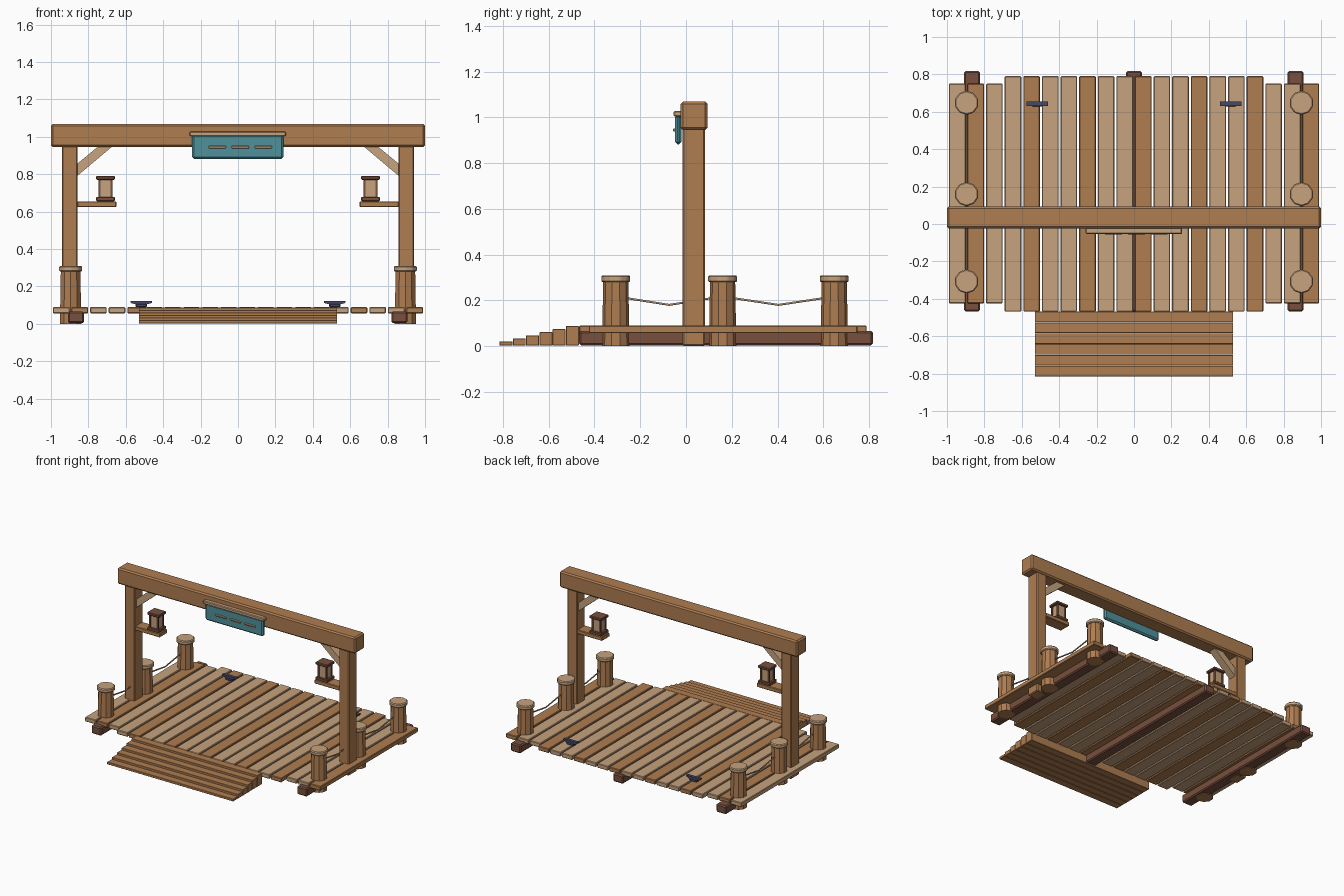
import bpy
import math
from mathutils import Vector

cube = bpy.data.objects.get("Cube")
if cube:
    bpy.data.objects.remove(cube, do_unlink=True)


def material(name, rgb):
    m = bpy.data.materials.new(name)
    m.use_nodes = True
    m.diffuse_color = (*rgb, 1)
    m.node_tree.nodes["Principled BSDF"].inputs["Base Color"].default_value = (*rgb, 1)
    return m


LIGHT = material("pale wood", (0.57, 0.365, 0.21))
WOOD = material("warm wood", (0.43, 0.205, 0.082))
DARK = material("dark wood", (0.19, 0.08, 0.047))
TEAL = material("teal paint", (0.08, 0.285, 0.33))
IRON = material("blue iron", (0.06, 0.065, 0.13))
ROPE = material("rope", (0.4, 0.28, 0.17))


def finish(obj, name, mat, bevel=0):
    obj.name = name
    obj.data.materials.append(mat)
    if bevel:
        mod = obj.modifiers.new("Bevel", "BEVEL")
        mod.width = bevel
        mod.segments = 1
    return obj


def box(name, x, y, z, mat, bevel=0.004):
    """Box from (min, max) ranges on each axis."""
    ranges = (x, y, z)
    bpy.ops.mesh.primitive_cube_add(size=1, location=[(a + b) / 2 for a, b in ranges])
    obj = bpy.context.object
    size = [abs(b - a) for a, b in ranges]
    for v in obj.data.vertices:
        v.co = Vector([c * s for c, s in zip(v.co, size)])
    return finish(obj, name, mat, bevel)


def mid(c, size):
    return (c - size / 2, c + size / 2)


def drum(name, x, y, z, r_low, r_high, mat, bevel=0):
    bpy.ops.mesh.primitive_cone_add(vertices=10, radius1=r_low, radius2=r_high,
                                    depth=z[1] - z[0], location=(x, y, sum(z) / 2))
    return finish(bpy.context.object, name, mat, bevel)


def prism(name, outline, y, mat, bevel=0):
    """Extrude an x-z outline between two y values."""
    n = len(outline)
    verts = [(px, yy, pz) for yy in y for px, pz in outline]
    faces = [list(range(n)), list(range(2 * n - 1, n - 1, -1))]
    faces += [[i, i + n, (i + 1) % n + n, (i + 1) % n] for i in range(n)]
    mesh = bpy.data.meshes.new(name)
    mesh.from_pydata(verts, [], faces)
    obj = bpy.data.objects.new(name, mesh)
    bpy.context.collection.objects.link(obj)
    # consistent outward normals
    bpy.context.view_layer.objects.active = obj
    bpy.ops.object.select_all(action='DESELECT')
    obj.select_set(True)
    bpy.ops.object.mode_set(mode='EDIT')
    bpy.ops.mesh.select_all(action='SELECT')
    bpy.ops.mesh.normals_make_consistent(inside=False)
    bpy.ops.object.mode_set(mode='OBJECT')
    return finish(obj, name, mat, bevel)


def rope(name, points):
    curve = bpy.data.curves.new(name, "CURVE")
    curve.dimensions = "3D"
    curve.bevel_depth = 0.005
    curve.bevel_resolution = 1
    spline = curve.splines.new("POLY")
    spline.points.add(len(points) - 1)
    for p, co in zip(spline.points, points):
        p.co = (*co, 1)
    obj = bpy.data.objects.new(name, curve)
    bpy.context.collection.objects.link(obj)
    finish(obj, name, ROPE)


# Deck planks: the three outer ones on each side are shorter
for i in range(20):
    x = (i - 9.5) * 0.0995
    y = (-0.425, 0.75) if i < 3 or i > 16 else (-0.468, 0.79)
    box("deck_plank", mid(x, 0.089), y, (0.056, 0.089), WOOD if i % 3 == 1 else LIGHT)

# Joists under the deck
for x in (-0.866, 0, 0.863):
    box("joist", mid(x, 0.084), (-0.467, 0.817), (0.003, 0.066), DARK, 0.008)

# Front steps
for i in range(6):
    y = -0.815 + i * 0.058
    box("step", (-0.53, 0.53), (y, y + 0.0565), (0.002, 0.02 + i * 0.0135), WOOD, 0.002)

# Gate beam
box("gate_beam", (-1, 1), (-0.024, 0.094), (0.945, 1.068), WOOD, 0.01)

BOLLARD_Y = (-0.307, 0.16, 0.648)
for s in (-1, 1):
    # Gate post and brace
    box("gate_post", mid(s * 0.9, 0.084), (-0.015, 0.083), (0, 0.95), WOOD, 0.006)
    prism("brace", [(s * 0.86, 0.79), (s * 0.86, 0.855), (s * 0.745, 0.95), (s * 0.67, 0.95)],
          (0.005, 0.063), LIGHT)

    # Lantern on its shelf
    lx = s * 0.708
    box("lantern_shelf", (s * 0.86, s * 0.65), mid(0.034, 0.09), (0.624, 0.655), WOOD)
    box("lantern_base", mid(lx, 0.1), mid(0.034, 0.09), (0.655, 0.678), DARK)
    box("lantern_pane", mid(lx, 0.064), mid(0.034, 0.06), (0.675, 0.775), LIGHT, 0)
    box("lantern_roof", mid(lx, 0.1), mid(0.034, 0.09), (0.77, 0.79), DARK)
    for dx in (-1, 1):
        for dy in (-1, 1):
            box("lantern_corner", mid(lx + dx * 0.032, 0.012),
                mid(0.034 + dy * 0.03, 0.012), (0.675, 0.775), DARK, 0)

    # Bollards with caps
    bx = s * 0.895
    for y in BOLLARD_Y:
        drum("bollard", bx, y, (0, 0.285), 0.06, 0.055, WOOD)
        drum("bollard_cap", bx, y, (0.279, 0.309), 0.065, 0.065, LIGHT, 0.006)

    # Sagging ropes between bollards
    for a, b in zip(BOLLARD_Y, BOLLARD_Y[1:]):
        rope("rope", [(bx, a + 0.05, 0.209), (bx, (a + b) / 2, 0.18), (bx, b - 0.05, 0.209)])

    # Mooring cleat
    cx = s * 0.517
    box("cleat_foot", mid(cx, 0.06), mid(0.642, 0.026), (0.088, 0.108), IRON)
    prism("cleat_bar", [(cx - 0.058, 0.123), (cx + 0.058, 0.123), (cx + 0.056, 0.111),
                        (cx + 0.03, 0.104), (cx - 0.03, 0.104), (cx - 0.056, 0.111)],
          mid(0.642, 0.024), IRON)

# Hanging sign with trim and raised dashes
box("sign_board", (-0.245, 0.242), (-0.048, -0.02), (0.882, 1.01), TEAL, 0.01)
box("sign_trim", (-0.258, 0.256), (-0.054, -0.02), (1.003, 1.028), LIGHT, 0.005)
for x in (-0.11, 0.013, 0.135):
    box("sign_dash", mid(x, 0.094), (-0.056, -0.046), mid(0.945, 0.014), LIGHT, 0.003)
